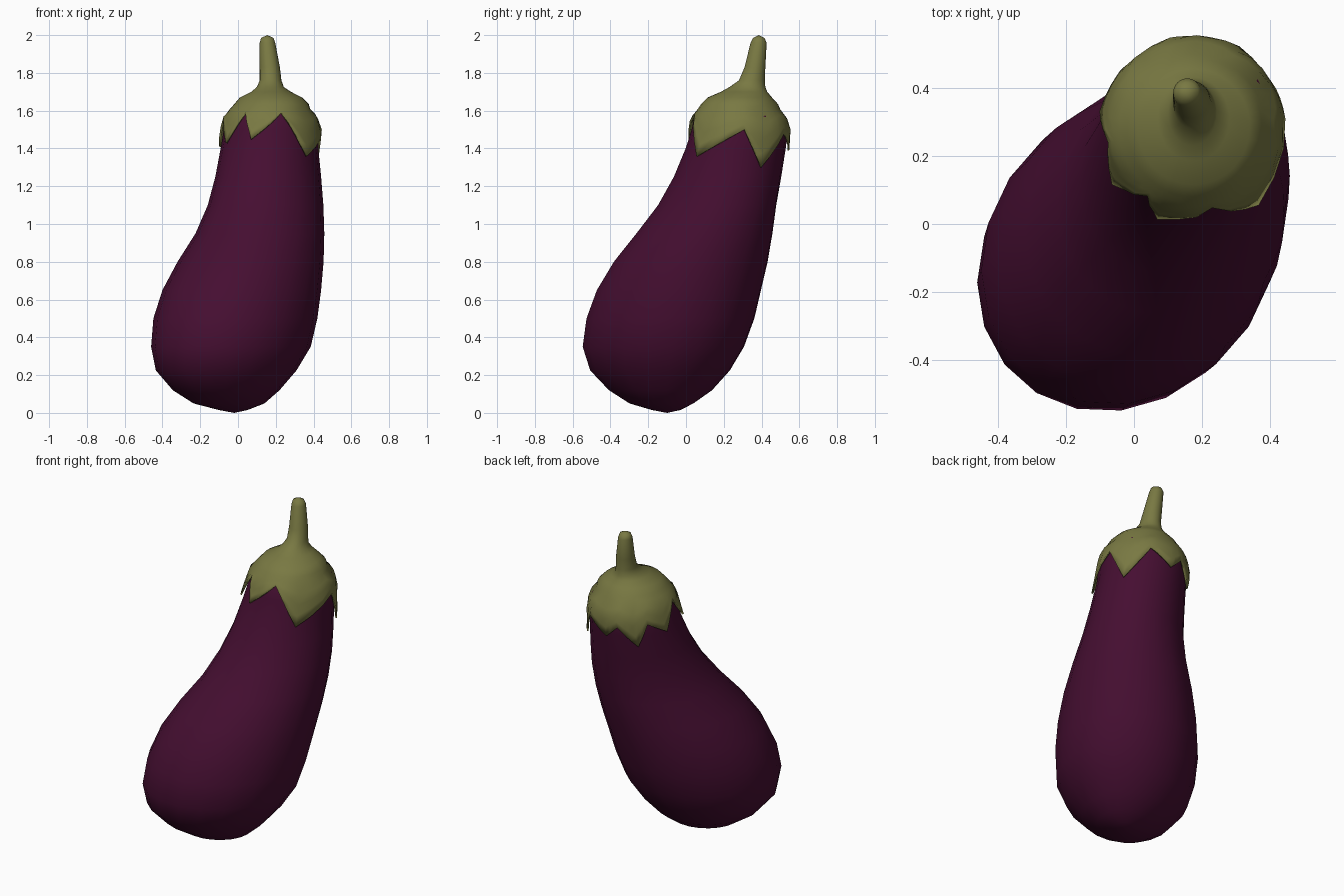
import bpy
import bmesh
import math

if "Cube" in bpy.data.objects:
    bpy.data.objects.remove(bpy.data.objects["Cube"], do_unlink=True)

BODY_SIDES = 20
LOBE_STEPS = 3
LIFT = 0.012

# Body outline: height, then x and y extents of each horizontal section
BODY = [
    (0.015, -.10, .05, -.18, -.03), (0.05, -.235, .14, -.30, .04),
    (0.12, -.345, .22, -.41, .14), (0.225, -.435, .31, -.51, .235),
    (0.35, -.46, .385, -.55, .31), (0.5, -.448, .42, -.53, .365),
    (0.65, -.40, .44, -.475, .40), (0.8, -.32, .453, -.385, .435),
    (0.95, -.225, .457, -.265, .46), (1.1, -.16, .452, -.15, .48),
    (1.25, -.12, .44, -.065, .505), (1.4, -.092, .425, -.002, .528),
    (1.5, -.075, .425, .03, .54), (1.57, -.06, .408, .045, .52),
    (1.61, -.03, .37, .075, .485)]

# Shoulder of the cap, running up into the stem
STEM = [
    (1.635, -.02, .375, .08, .487), (1.67, .01, .34, .115, .455),
    (1.70, .07, .28, .185, .43), (1.725, .10, .243, .23, .42),
    (1.76, .115, .23, .28, .417), (1.83, .115, .222, .31, .42),
    (1.96, .115, .197, .342, .427), (1.985, .122, .188, .355, .415)]

# Pointed rim of the cap: angle in degrees and height, valley then tip
RIM = [
    (5, 1.50), (30, 1.30), (60, 1.48), (88, 1.39), (105, 1.46),
    (125, 1.34), (143, 1.48), (165, 1.41), (190, 1.57), (212, 1.43),
    (236, 1.59), (248, 1.45), (284, 1.59), (315, 1.36)]


def mix(a, b, t):
    return a + (b - a) * t


def make_material(name, colour, roughness):
    material = bpy.data.materials.new(name)
    material.use_nodes = True
    material.diffuse_color = (*colour, 1)
    shader = next(n for n in material.node_tree.nodes if n.type == "BSDF_PRINCIPLED")
    shader.inputs["Base Color"].default_value = (*colour, 1)
    shader.inputs["Roughness"].default_value = roughness
    return material


def section_point(section, angle, lift=0.0):
    """Point on a leaning oval section."""
    z, left, right, front, back = section
    skew = 0.12 * min(1, max(0, (1.5 - z) / 0.4))
    x = (left + right) / 2 + ((right - left) / 2 + lift) * math.cos(angle)
    y = (front + back) / 2 + ((back - front) / 2 + lift) * math.sin(angle + skew)
    return (x, y, z)


def body_section(z):
    """Body section interpolated at any height."""
    for low, high in zip(BODY, BODY[1:]):
        if z <= high[0]:
            t = (z - low[0]) / (high[0] - low[0])
            return [mix(a, b, t) for a, b in zip(low, high)]
    return BODY[-1]


def loft(name, rings, material, bottom=None, top=None):
    """Skin rings of points from bottom to top, closing the ends to poles."""
    bm = bmesh.new()
    rows = [[bm.verts.new(p) for p in ring] for ring in rings]
    count = len(rows[0])
    for low, high in zip(rows, rows[1:]):
        for j in range(count):
            k = (j + 1) % count
            bm.faces.new((low[j], low[k], high[k], high[j]))
    if bottom:
        pole = bm.verts.new(bottom)
        for j in range(count):
            bm.faces.new((pole, rows[0][(j + 1) % count], rows[0][j]))
    if top:
        pole = bm.verts.new(top)
        for j in range(count):
            bm.faces.new((rows[-1][j], rows[-1][(j + 1) % count], pole))
    mesh = bpy.data.meshes.new(name)
    bm.to_mesh(mesh)
    bm.free()
    for polygon in mesh.polygons:
        polygon.use_smooth = True
    mesh.materials.append(material)
    obj = bpy.data.objects.new(name, mesh)
    bpy.context.collection.objects.link(obj)
    return obj


purple = make_material("deep purple skin", (0.06, 0.0045, 0.031), 0.5)
olive = make_material("olive green cap", (0.19, 0.19, 0.055), 0.7)

# Fruit body
angles = [math.tau * i / BODY_SIDES for i in range(BODY_SIDES)]
body_rings = [[section_point(s, a) for a in angles] for s in BODY]
loft("fruit_body", body_rings, purple, bottom=(-.02, -.10, 0), top=(.17, .28, 1.625))

# Rim samples between neighbouring valleys and tips
rim = []
for (a0, z0), (a1, z1) in zip(RIM, RIM[1:] + [(RIM[0][0] + 360, RIM[0][1])]):
    for step in range(LOBE_STEPS):
        t = step / LOBE_STEPS
        rim.append((math.radians(mix(a0, a1, t)), mix(z0, z1, t)))

# Leafy cap hugging the body, continuing into the stem
cap_rings = []
for t in (0, 0.25, 0.5, 0.75, 1):
    ring = []
    for angle, edge in rim:
        z = mix(edge, 1.608, t)
        flare = 0.008 * (1 - t) ** 2
        ring.append(section_point(body_section(z), angle, LIFT + flare))
    cap_rings.append(ring)
cap_rings += [[section_point(s, angle) for angle, edge in rim] for s in STEM]
cap = loft("leafy_cap_and_stem", cap_rings, olive, top=(.155, .385, 2.0))
shell = cap.modifiers.new("leaf thickness", "SOLIDIFY")
shell.thickness = 0.01
shell.offset = -1
